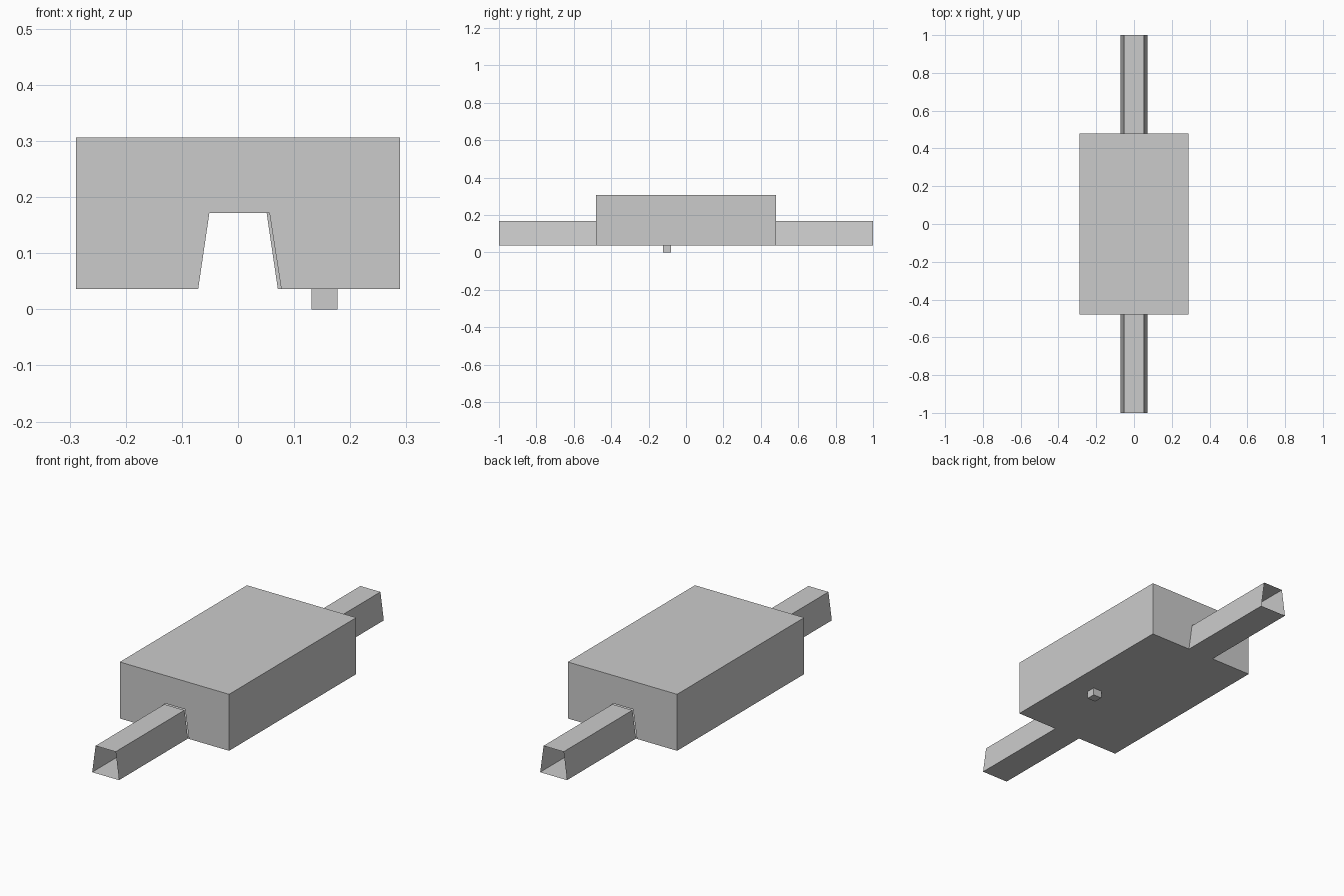
import bpy, bmesh

if "Cube" in bpy.data.objects:
    bpy.data.objects.remove(bpy.data.objects["Cube"])

Z0, Z1 = 0.036, 0.306      # body bottom and top
HX, HY = 0.289, 0.48       # body half width and half length


def make_object(name, polygons):
    """Build one object from a list of polygons."""
    bm = bmesh.new()
    for poly in polygons:
        bm.faces.new([bm.verts.new(p) for p in poly])
    bmesh.ops.remove_doubles(bm, verts=bm.verts, dist=1e-5)
    bmesh.ops.recalc_face_normals(bm, faces=bm.faces)
    mesh = bpy.data.meshes.new(name)
    bm.to_mesh(mesh)
    bm.free()
    obj = bpy.data.objects.new(name, mesh)
    bpy.context.collection.objects.link(obj)
    return obj


# body: hollow box, both end walls notched by a tapered opening
end = [(-HX, Z0), (-0.071, Z0), (-0.051, 0.172), (0.056, 0.172),
       (0.077, Z0), (HX, Z0), (HX, Z1), (-HX, Z1)]
front = [(x, -HY, z) for x, z in end]
back = [(-x, HY, z) for x, z in end]
walls = [[(s * HX, -HY, Z0), (s * HX, HY, Z0), (s * HX, HY, Z1), (s * HX, -HY, Z1)]
         for s in (-1, 1)]
slabs = [[(-HX, -HY, z), (HX, -HY, z), (HX, HY, z), (-HX, HY, z)] for z in (Z0, Z1)]
make_object("body", [front, back] + walls + slabs)

# channels: open-ended tapered ducts, one at each end
duct = [(-0.071, Z0), (0.071, Z0), (0.053, 0.167), (-0.053, 0.167)]
for name, s in (("front_channel", -1), ("back_channel", 1)):
    sides = []
    for i, (xa, za) in enumerate(duct):
        xb, zb = duct[(i + 1) % 4]
        sides.append([(xa, s * HY, za), (xb, s * HY, zb), (xb, s, zb), (xa, s, za)])
    make_object(name, sides)

# peg: small square stud under the body
bpy.ops.mesh.primitive_cube_add(size=1, location=(0.154, -0.101, Z0 / 2))
peg = bpy.context.object
peg.name = "peg"
peg.scale = (0.046, 0.044, Z0)
